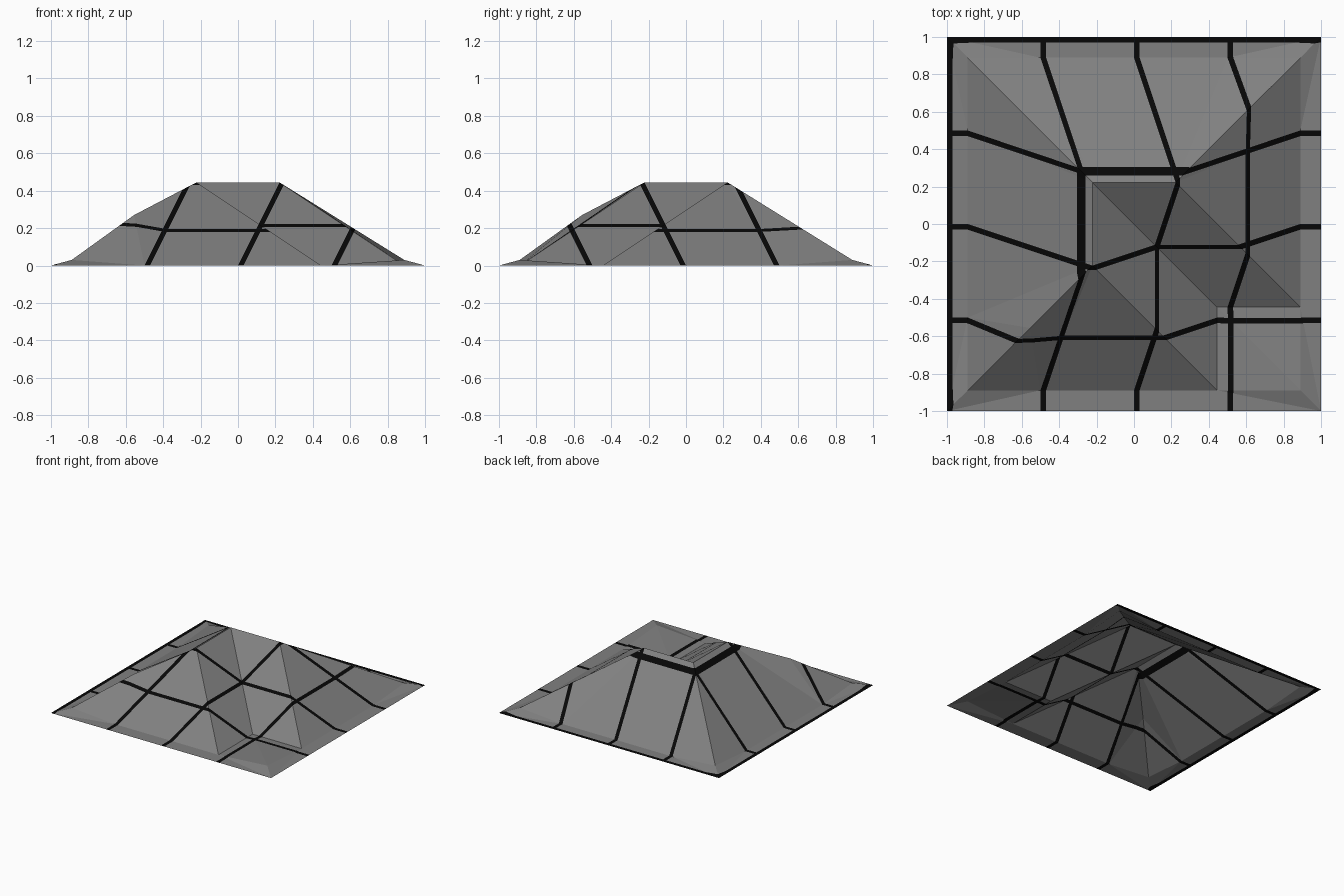
import bpy, bmesh
from mathutils import Vector

if "Cube" in bpy.data.objects:
    bpy.data.objects.remove(bpy.data.objects["Cube"])

def material(name, c):
    m = bpy.data.materials.new(name)
    m.diffuse_color = (c, c, c, 1)
    m.use_nodes = True
    m.node_tree.nodes["Principled BSDF"].inputs["Base Color"].default_value = m.diffuse_color
    return m

bm = bmesh.new()
R, H, LIP = 8 / 9, 4 / 9, 0.03      # foot of slope, ridge height, lifted corners

def face(*pts):
    f = bm.faces.new([bm.verts.new(p) for p in pts])
    f.normal_update()
    if f.normal.z < 0:
        f.normal_flip()

# Key points of the L-shaped hill
T, E, S = (-2/9, 2/9, H), (2/9, 2/9, H), (-2/9, -2/9, H)
P, G, V = (R, -4/9, 0), (4/9, -R, 0), (4/9, -4/9, 0)
B = (-5/9, -5/9, 0.27)              # bulge on the front left hip

# Flat rim with lifted corners; a / d are the points beside each corner
C, A, D = {}, {}, {}
for sx in (-1, 1):
    for sy in (-1, 1):
        k = (sx, sy)
        o = 4/9 if k == (1, -1) else 0.5
        C[k], A[k], D[k] = (sx*R, sy*R, LIP), (sx*o, sy*R, 0), (sx*R, sy*o, 0)
        K = (sx, sy, 0)
        face(C[k], A[k], K)
        face(A[k], (sx*o, sy, 0), K)
        face(C[k], D[k], K)
        face(D[k], (sx, sy*o, 0), K)
for s in (-1, 1):
    a, b = A[-1, s], A[1, s]
    face(a, b, (b[0], s, 0), (a[0], s, 0))
    a, b = D[s, -1], D[s, 1]
    face(a, b, (s, b[1], 0), (s, a[1], 0))

NE, NW, SW, SE = (1, 1), (-1, 1), (-1, -1), (1, -1)
# Back slope
face(T, E, A[NE], A[NW]); face(E, C[NE], A[NE]); face(T, C[NW], A[NW])
# Right slope
face(E, D[NE], P); face(E, C[NE], D[NE])
# Inner slopes of the L and the floor in its notch
face(T, E, P, V); face(T, S, G, V)
face(V, G, C[SE]); face(V, C[SE], P)
# Front slope
face(S, A[SW], G); face(S, B, A[SW]); face(B, C[SW], A[SW])
# Left slope
face(T, S, D[SW], D[NW]); face(S, B, D[SW]); face(B, C[SW], D[SW])
face(T, D[NW], C[NW])
bmesh.ops.remove_doubles(bm, verts=bm.verts[:], dist=1e-4)

# Cut the slanted tile lines into the surface
LINE = 0.03
AX, AY = Vector((1, 0, -0.5)), Vector((0, -1, -0.5))
for axis in (AX, AY):
    for i in range(4):
        for c in (-1 + i * 0.5, -1 + i * 0.5 + LINE):
            bmesh.ops.bisect_plane(bm, geom=bm.verts[:] + bm.edges[:] + bm.faces[:],
                                   dist=1e-5, plane_co=axis * (c / axis.length_squared),
                                   plane_no=axis)
for f in bm.faces:
    p = f.calc_center_median()
    f.material_index = int(any((p.dot(a) + 1) % 0.5 < LINE for a in (AX, AY)))

me = bpy.data.meshes.new("hill_tile")
bm.to_mesh(me)
bm.free()
me.materials.append(material("grey", 0.216))
me.materials.append(material("black_line", 0.002))
ob = bpy.data.objects.new("hill_tile", me)
bpy.context.collection.objects.link(ob)
